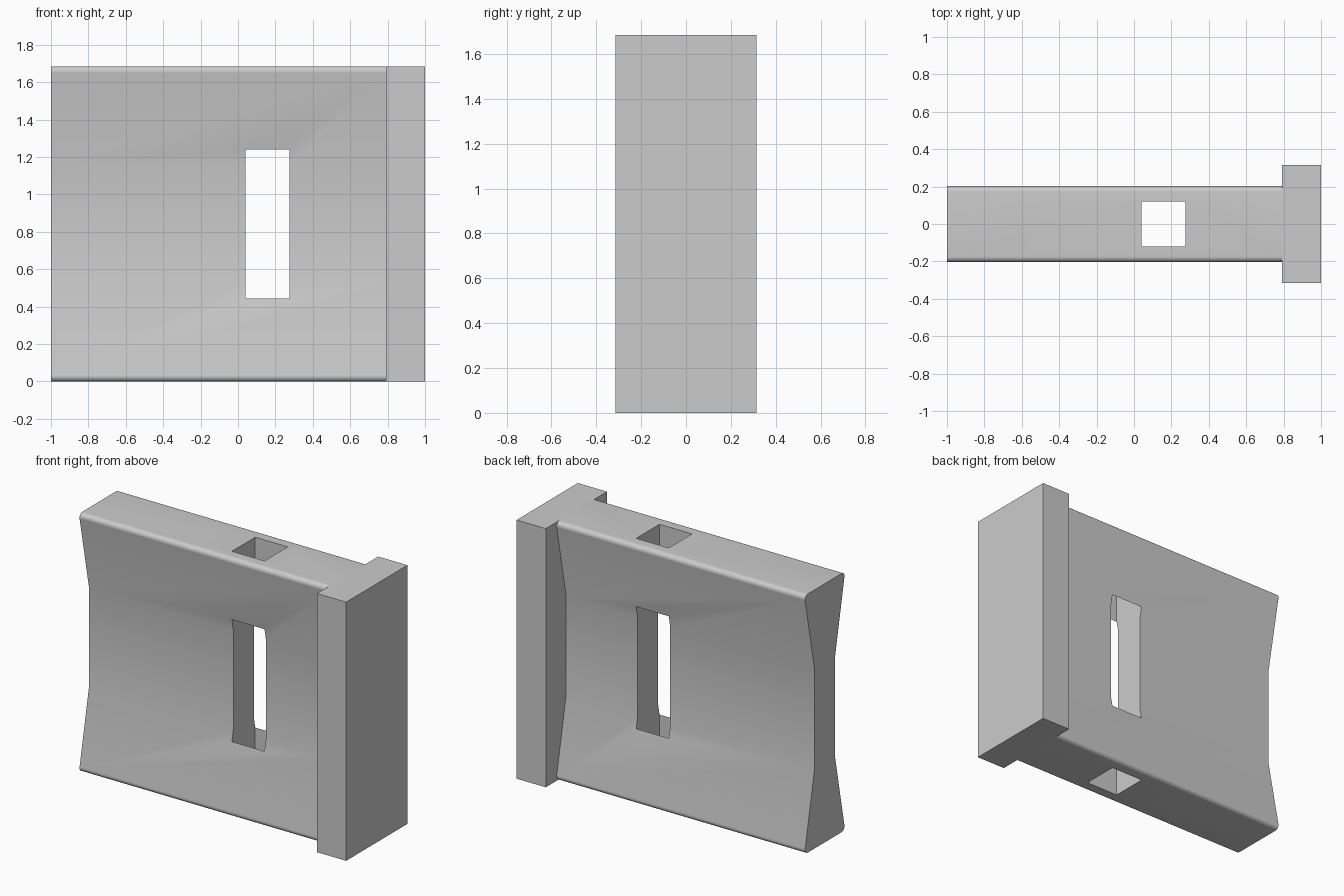
import bpy, bmesh
from math import radians

if "Cube" in bpy.data.objects:
    bpy.data.objects.remove(bpy.data.objects["Cube"], do_unlink=True)

HEIGHT = 1.685
X_END, X_CAP = -1.0, 0.79

grey = bpy.data.materials.new("plain grey")
grey.use_nodes = True
grey.diffuse_color = (0.6, 0.6, 0.6, 1)
grey.node_tree.nodes["Principled BSDF"].inputs["Base Color"].default_value = (0.6, 0.6, 0.6, 1)


def add_object(name, bm):
    bmesh.ops.recalc_face_normals(bm, faces=bm.faces)
    mesh = bpy.data.meshes.new(name)
    bm.to_mesh(mesh)
    bm.free()
    mesh.materials.append(grey)
    obj = bpy.data.objects.new(name, mesh)
    bpy.context.collection.objects.link(obj)
    return obj


def box(name, low, high):
    bm = bmesh.new()
    bmesh.ops.create_cube(bm, size=1)
    for v in bm.verts:
        v.co = [a + (c + 0.5) * (b - a) for a, b, c in zip(low, high, v.co)]
    return add_object(name, bm)


# Waisted body: half profile mirrored in y, then extruded along x
half = [(0.209, 0), (0.105, 0.52), (0.105, HEIGHT - 0.52), (0.209, HEIGHT)]
profile = half + [(-y, z) for y, z in reversed(half)]
bm = bmesh.new()
face = bm.faces.new([bm.verts.new((X_END, y, z)) for y, z in profile])
side = bmesh.ops.extrude_face_region(bm, geom=[face], use_keep_orig=True)["geom"]
moved = [g for g in side if isinstance(g, bmesh.types.BMVert)]
bmesh.ops.translate(bm, verts=moved, vec=(X_CAP - X_END, 0, 0))

# Rounded long edges at the top and bottom
corners = [e for e in bm.edges
           if abs(e.verts[0].co.x - e.verts[1].co.x) > 1
           and abs(e.verts[0].co.y) > 0.2]
bmesh.ops.bevel(bm, geom=corners, offset=0.036, segments=8, profile=0.5,
                affect='EDGES')
body = add_object("waisted_body", bm)

# Square shaft through the height, which breaks out as a slot at the waist
cutter = box("shaft_cutter", (0.04, -0.12, -0.1), (0.275, 0.12, HEIGHT + 0.1))
cutter.hide_render = True
cut = body.modifiers.new("shaft", 'BOOLEAN')
cut.operation = 'DIFFERENCE'
cut.solver = 'EXACT'
cut.object = cutter
bpy.ops.object.select_all(action='DESELECT')
bpy.context.view_layer.objects.active = body
body.select_set(True)
bpy.ops.object.modifier_apply(modifier=cut.name)
bpy.data.objects.remove(cutter, do_unlink=True)
bpy.ops.object.shade_smooth_by_angle(angle=radians(30))

# End flange
box("end_flange", (X_CAP, -0.315, 0), (1, 0.315, HEIGHT))
